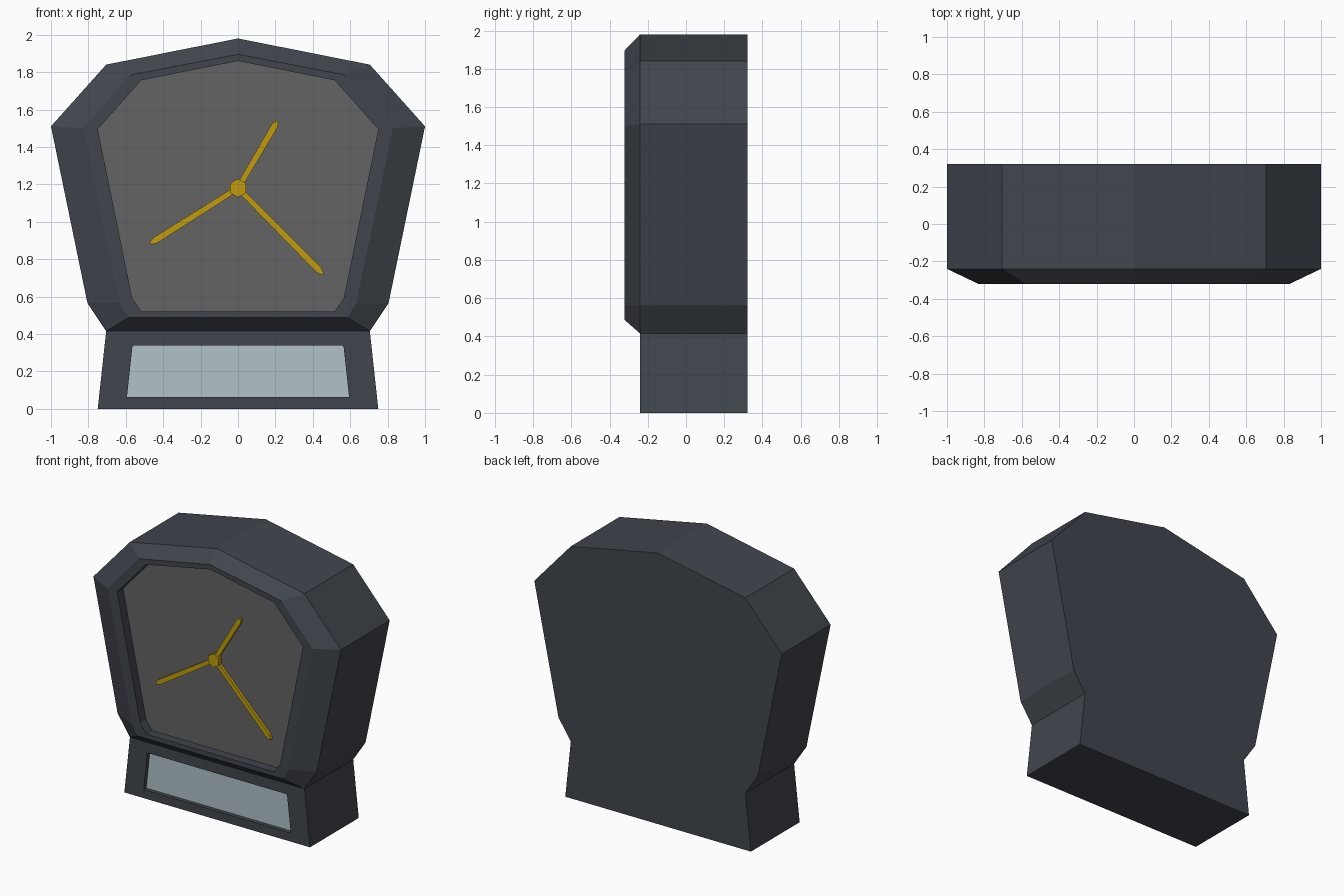
import bpy, bmesh, math
from mathutils import Vector

if "Cube" in bpy.data.objects:
    bpy.data.objects.remove(bpy.data.objects["Cube"])


def material(name, color):
    m = bpy.data.materials.new(name)
    m.diffuse_color = (*color, 1)
    m.use_nodes = True
    m.node_tree.nodes["Principled BSDF"].inputs["Base Color"].default_value = m.diffuse_color
    return m


BODY = material("dark slate", (0.052, 0.060, 0.075))
FACE = material("dial grey", (0.125, 0.125, 0.125))
GLASS = material("pale blue glass", (0.44, 0.54, 0.58))
GOLD = material("gold", (0.52, 0.33, 0.004))


def finish(name, bm, mats):
    bmesh.ops.recalc_face_normals(bm, faces=bm.faces)
    me = bpy.data.meshes.new(name)
    bm.to_mesh(me)
    bm.free()
    for m in mats:
        me.materials.append(m)
    ob = bpy.data.objects.new(name, me)
    bpy.context.collection.objects.link(ob)
    return ob


def mirrored(half):
    """Right half (top to bottom) -> closed symmetric outline."""
    return half + [(-x, z) for x, z in reversed(half) if x > 0]


def loop(bm, outline, y):
    return [bm.verts.new((x, y, z)) for x, z in outline]


def bridge(bm, a, b):
    n = len(a)
    for i in range(n):
        j = (i + 1) % n
        bm.faces.new((a[i], a[j], b[j], b[i]))


# Half outlines, x and z
outer = [(0, 1.98), (0.705, 1.84), (1.0, 1.51), (0.805, 0.565), (0.705, 0.415)]
rim = [(0, 1.895), (0.577, 1.784), (0.828, 1.50), (0.632, 0.565), (0.587, 0.487)]
opening = [(0, 1.86), (0.518, 1.756), (0.75, 1.495), (0.566, 0.592), (0.518, 0.52)]
window = [(0.557, 0.338), (0.565, 0.33), (0.594, 0.062)]
BACK, FRONT, RIM, DIAL, PANE = 0.322, -0.24, -0.322, -0.255, -0.21

# Clock body: one silhouette extruded front to back
bm = bmesh.new()
outline = mirrored(outer + [(0.75, 0.0)])
back = loop(bm, outline, BACK)
front = loop(bm, outline, FRONT)
bridge(bm, back, front)
bm.faces.new(back)

# Bevelled housing front, flat rim and recessed wall
head = front[:5] + front[7:]
r1 = loop(bm, mirrored(rim), RIM)
r2 = loop(bm, mirrored(opening), RIM)
r3 = loop(bm, mirrored(opening), DIAL)
bridge(bm, head, r1)
bridge(bm, r1, r2)
bridge(bm, r2, r3)

# Base front framing a recessed window
w1 = loop(bm, mirrored(window), FRONT)
w2 = loop(bm, mirrored(window), PANE)
bridge(bm, w1, w2)
rt, rb, lb, lt = front[4:8]
for f in ((rt, rb, w1[2], w1[1]), (rt, w1[1], w1[0]), (rb, lb, w1[3], w1[2]),
          (lb, lt, w1[4], w1[3]), (lt, w1[5], w1[4]), (lt, rt, w1[0], w1[5])):
    bm.faces.new(f)

# Dial and window pane close the recesses
dial = bm.faces.new(r3)
dial.material_index = 1
pane = bm.faces.new(w2)
pane.material_index = 2
finish("clock_body", bm, [BODY, FACE, GLASS])


def plate(name, outline, y0, y1, mat):
    bm = bmesh.new()
    a, b = loop(bm, outline, y0), loop(bm, outline, y1)
    bridge(bm, a, b)
    bm.faces.new(a)
    bm.faces.new(b)
    return finish(name, bm, [mat])


# Hands: pointed bars from the hub to each tip
HUB = Vector((0, 1.18))
for name, tip in (("hour_hand", (0.212, 1.54)), ("minute_hand", (-0.472, 0.882)),
                  ("second_hand", (0.456, 0.718))):
    d = Vector(tip) - HUB
    length = d.length
    d.normalize()
    s = Vector((-d.y, d.x))
    shape = [(0, -0.015), (length - 0.035, -0.018), (length - 0.008, -0.009),
             (length, 0), (length - 0.008, 0.009), (length - 0.035, 0.018), (0, 0.015)]
    plate(name, [tuple(HUB + d * u + s * v) for u, v in shape], DIAL + 0.002, -0.275, GOLD)

# Six-sided hub
plate("hand_hub", [(0.05 * math.sin(k * math.pi / 3), HUB.y + 0.05 * math.cos(k * math.pi / 3))
                   for k in range(6)], DIAL + 0.002, -0.285, GOLD)
